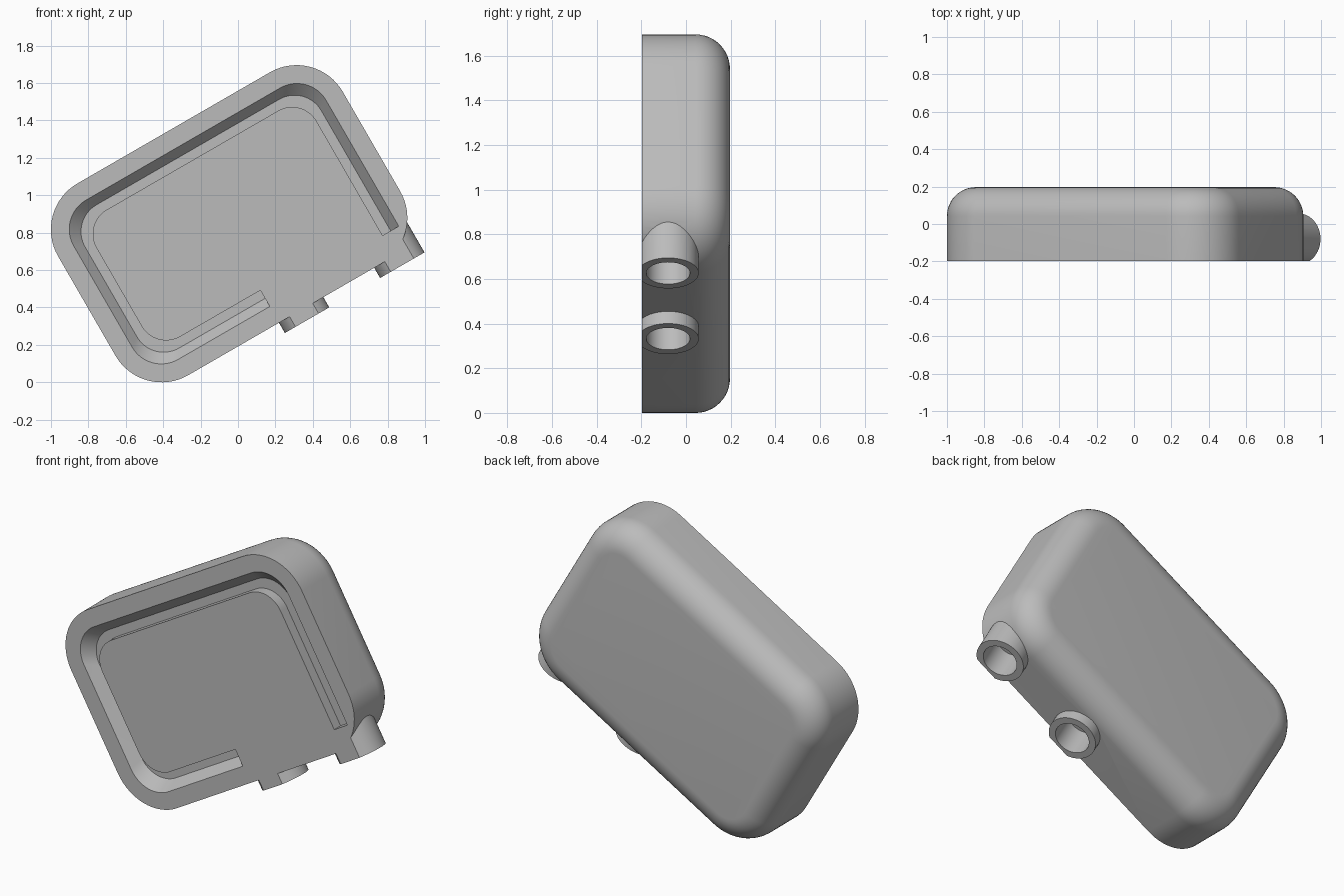
import bpy, bmesh
from math import sin, cos, asin, pi, radians
from mathutils import Vector

if "Cube" in bpy.data.objects:
    bpy.data.objects.remove(bpy.data.objects["Cube"])

FRONT, BACK = -0.197, 0.197
HALF_W, HALF_H, CORNER = 0.879, 0.592, 0.285
ROUND = 0.155
TUBE_Y, TUBE_R, BORE_R = -0.08, 0.137, 0.098
SEG = 16

grey = bpy.data.materials.new("plain grey")
grey.use_nodes = True
grey.diffuse_color = (0.5, 0.5, 0.5, 1)
grey.node_tree.nodes["Principled BSDF"].inputs["Base Color"].default_value = (0.5, 0.5, 0.5, 1)


def corner_arcs(inset, radius):
    """Rounded rectangle in x-z, starting at its bottom left corner and going clockwise."""
    points = []
    cx, cz = HALF_W - inset - radius, HALF_H - inset - radius
    for i, (sx, sz) in enumerate([(-1, -1), (-1, 1), (1, 1), (1, -1)]):
        for k in range(SEG + 1):
            a = -pi / 2 * (1 + i + k / SEG)
            points.append((sx * cx + radius * cos(a), sz * cz + radius * sin(a)))
    return points


def loft(name, rings):
    """Skin equal closed rings of points and cap both ends."""
    bm = bmesh.new()
    loops = [[bm.verts.new(p) for p in ring] for ring in rings]
    n = len(loops[0])
    for a, b in zip(loops, loops[1:]):
        for i in range(n):
            j = (i + 1) % n
            bm.faces.new((a[i], a[j], b[j], b[i]))
    bm.faces.new(loops[0])
    bm.faces.new(loops[-1])
    bmesh.ops.recalc_face_normals(bm, faces=bm.faces)
    mesh = bpy.data.meshes.new(name)
    bm.to_mesh(mesh)
    bm.free()
    mesh.materials.append(grey)
    obj = bpy.data.objects.new(name, mesh)
    bpy.context.collection.objects.link(obj)
    return obj


def combine(target, tool, operation):
    """Apply a boolean and remove the helper."""
    tool.hide_render = True
    mod = target.modifiers.new(operation, "BOOLEAN")
    mod.operation, mod.solver, mod.object = operation, "EXACT", tool
    bpy.context.view_layer.objects.active = target
    bpy.ops.object.modifier_apply(modifier=mod.name)
    bpy.data.objects.remove(tool)


def rod(name, u, radius, z0, z1, flat):
    """Upright rod, with its front trimmed flush with the body if flat."""
    start = -asin((TUBE_Y - FRONT) / radius) if flat else -pi / 2
    sweep = pi - 2 * start
    count = 40
    steps = count if flat else count + 1
    ring = [(u + radius * cos(start + sweep * k / steps),
             TUBE_Y + radius * sin(start + sweep * k / steps)) for k in range(count + 1)]
    return loft(name, [[(x, y, z) for x, y in ring] for z in (z0, z1)])


# Body: flat front, rounded back rim
levels = [(0, FRONT)]
for k in range(13):
    t = pi / 2 * k / 12
    levels.append((ROUND * (1 - cos(t)), BACK - ROUND + ROUND * sin(t)))
body = loft("rounded_case", [[(x, y, z) for x, z in corner_arcs(d, CORNER - d)]
                             for d, y in levels])

# Two short pipes on the lower side
PIPES = (0.103, 0.691)
for u in PIPES:
    combine(body, rod("pipe", u, TUBE_R, -0.655, -0.35, True), "UNION")
for u in PIPES:
    combine(body, rod("bore", u, BORE_R, -0.75, -0.475, False), "DIFFERENCE")

# Seal groove round the front, open along the pipe side
section = [(0.05, 0.195, FRONT - 0.06), (0.15, 0.165, FRONT + 0.06),
           (0.2, 0.15, FRONT + 0.06), (0.2, 0.15, FRONT - 0.06)]
paths = []
for inset, radius, y in section:
    path = corner_arcs(inset, radius)[:3 * (SEG + 1)]
    path = [(-0.033, inset - HALF_H)] + path + [(HALF_W - inset, -0.465)]
    paths.append([Vector((x, y, z)) for x, z in path])
combine(body, loft("groove", list(zip(*paths))), "DIFFERENCE")

# Tilt the whole part and shade it
body.rotation_euler = (0, -radians(30), 0)
body.location = (-0.0475, 0, 0.8475)
for other in bpy.context.selected_objects:
    other.select_set(False)
body.select_set(True)
bpy.context.view_layer.objects.active = body
bpy.ops.object.transform_apply(location=True, rotation=True, scale=True)
bpy.ops.object.shade_smooth_by_angle(angle=radians(30))
